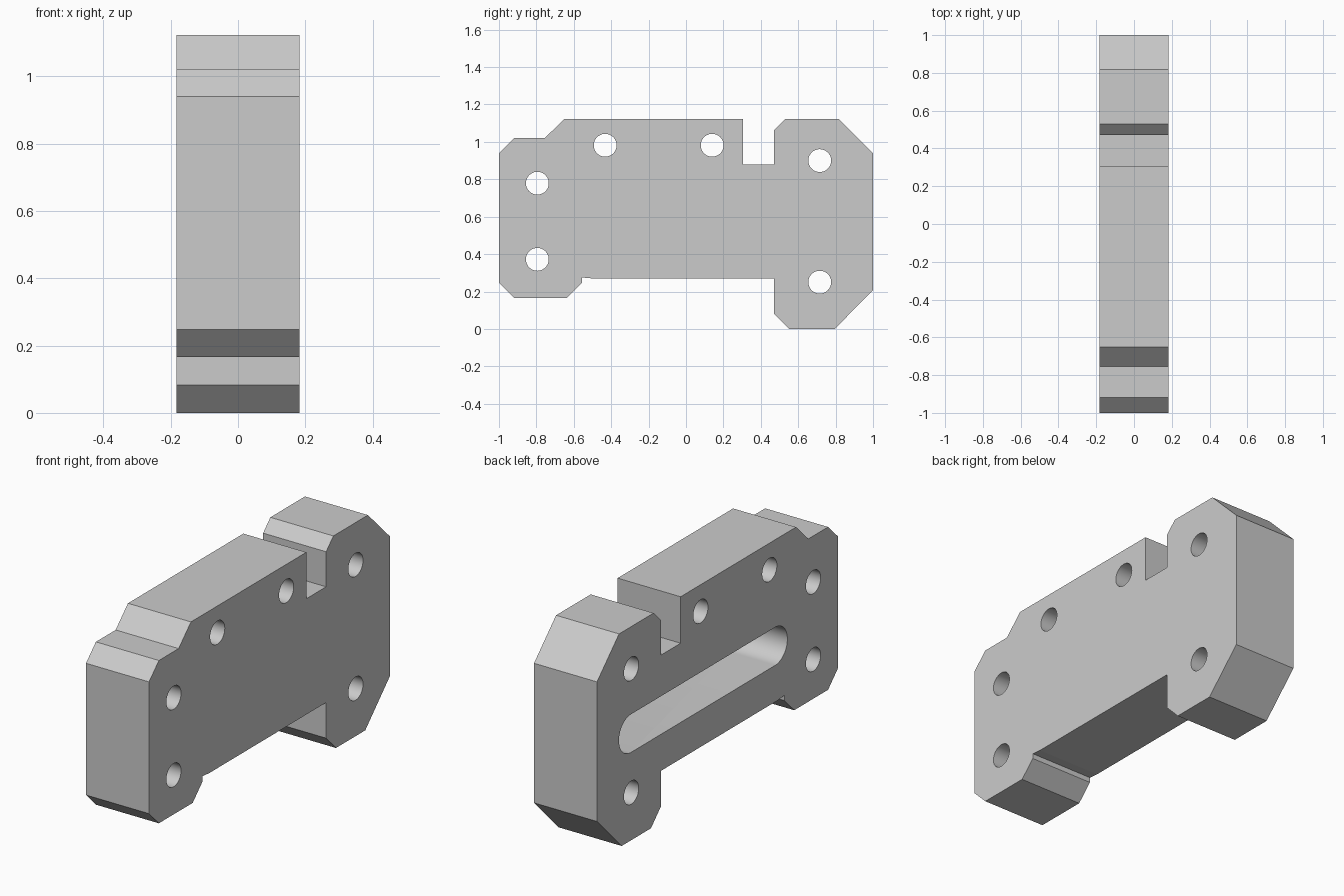
import bpy
import bmesh
from math import pi, sin, cos

cube = bpy.data.objects.get("Cube")
if cube:
    bpy.data.objects.remove(cube, do_unlink=True)

HALF = 0.183       # half the plate thickness
SLOT_DEPTH = 0.27

grey = bpy.data.materials.new("light_grey")
grey.use_nodes = True
grey.diffuse_color = (0.6, 0.6, 0.6, 1)
grey.node_tree.nodes["Principled BSDF"].inputs["Base Color"].default_value = grey.diffuse_color


def prism(name, profile, x0, x1, smooth=False):
    """Extrude a (y, z) profile along x."""
    bm = bmesh.new()
    face = bm.faces.new([bm.verts.new((x0, y, z)) for y, z in profile])
    ext = bmesh.ops.extrude_face_region(bm, geom=[face])
    bmesh.ops.translate(bm, vec=(x1 - x0, 0, 0),
                        verts=[v for v in ext["geom"] if isinstance(v, bmesh.types.BMVert)])
    bmesh.ops.recalc_face_normals(bm, faces=bm.faces)
    for f in bm.faces:
        f.smooth = smooth and abs(f.normal.x) < 0.5
    mesh = bpy.data.meshes.new(name)
    bm.to_mesh(mesh)
    bm.free()
    mesh.materials.append(grey)
    obj = bpy.data.objects.new(name, mesh)
    bpy.context.collection.objects.link(obj)
    return obj


def stadium(y0, y1, z, r, steps=24):
    """Rounded slot outline; a circle when both ends coincide."""
    pts = []
    for centre, start in ((y1, -pi / 2), (y0, pi / 2)):
        count = steps if y0 == y1 else steps + 1
        for i in range(count):
            a = start + pi * i / steps
            pts.append((centre + r * cos(a), z + r * sin(a)))
    return pts


def cut(target, cutter):
    cutter.hide_render = True
    mod = target.modifiers.new("cut", 'BOOLEAN')
    mod.operation = 'DIFFERENCE'
    mod.solver = 'EXACT'
    mod.object = cutter
    bpy.context.view_layer.objects.active = target
    bpy.ops.object.modifier_apply(modifier=mod.name)
    bpy.data.objects.remove(cutter, do_unlink=True)


# Chamfered plate with a top notch and two feet
outline = [
    (-1, 0.248), (-0.918, 0.166), (-0.637, 0.166), (-0.555, 0.248),
    (-0.555, 0.275), (-0.5, 0.27), (0.47, 0.27), (0.47, 0.083),
    (0.552, 0), (0.795, 0), (1, 0.207), (1, 0.94),
    (0.817, 1.122), (0.53, 1.122), (0.47, 1.062), (0.47, 0.878),
    (0.306, 0.878), (0.306, 1.122), (-0.652, 1.122), (-0.754, 1.021),
    (-0.918, 1.021), (-1, 0.94),
]
plate = prism("plate", outline, -HALF, HALF)

# Through bolt holes
for y, z in ((-0.795, 0.372), (-0.795, 0.779), (-0.432, 0.982),
             (0.14, 0.982), (0.715, 0.9), (0.715, 0.25)):
    cut(plate, prism("hole_cutter", stadium(y, y, z, 0.061), -1, 1, True))

# Blind long slot in the right face
cut(plate, prism("slot_cutter", stadium(-0.48, 0.718, 0.562, 0.1),
                 -1, SLOT_DEPTH - HALF, True))
